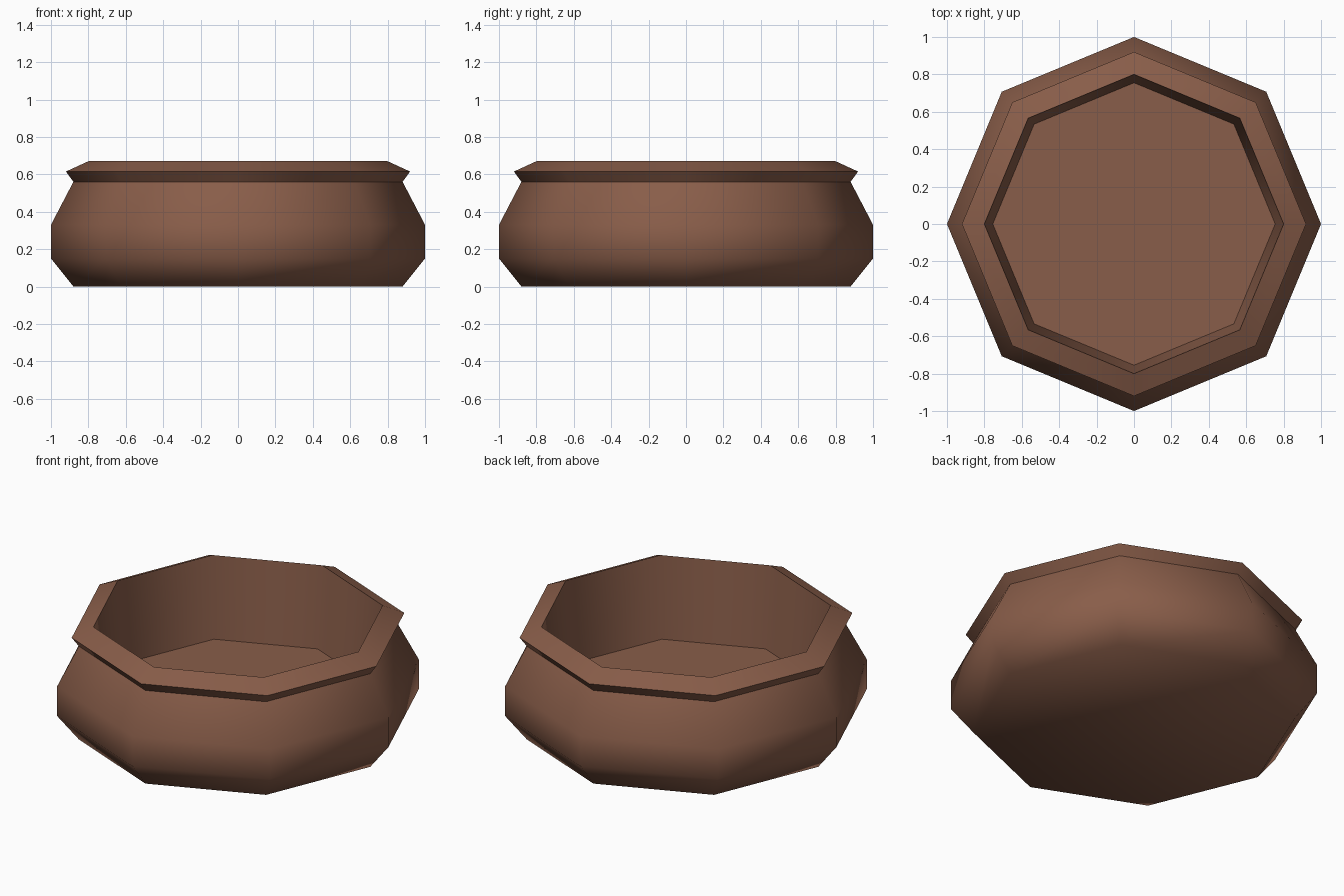
import bpy, bmesh, math

if "Cube" in bpy.data.objects:
    bpy.data.objects.remove(bpy.data.objects["Cube"])

SIDES = 8

# single brown colour
brown = bpy.data.materials.new("clay_brown")
brown.diffuse_color = (0.25, 0.11, 0.067, 1.0)
brown.use_nodes = True
brown.node_tree.nodes["Principled BSDF"].inputs["Base Color"].default_value = brown.diffuse_color

# profile from base, up the outside, over the rim, down to the inner floor:
# radius, height, sharp ring
profile = [
    (0.88, 0.00, False),
    (1.00, 0.15, False),
    (1.00, 0.33, False),
    (0.88, 0.56, True),
    (0.92, 0.615, True),
    (0.80, 0.67, True),
    (0.755, 0.185, True),
]


def ring(bm, r, z):
    return [bm.verts.new((r * math.cos(i * math.tau / SIDES),
                          r * math.sin(i * math.tau / SIDES), z))
            for i in range(SIDES)]


bm = bmesh.new()
rings = [ring(bm, r, z) for r, z, _ in profile]

# walls between neighbouring rings
for a, b in zip(rings, rings[1:]):
    for i in range(SIDES):
        j = (i + 1) % SIDES
        bm.faces.new((a[i], a[j], b[j], b[i]))

# underside and inner floor
bm.faces.new(list(reversed(rings[0])))
bm.faces.new(rings[-1])

# smooth faces, sharp rim and floor edges
for f in bm.faces:
    f.smooth = True
for verts, (_, _, sharp) in zip(rings, profile):
    for i in range(SIDES):
        e = bm.edges.get((verts[i], verts[(i + 1) % SIDES]))
        e.smooth = not sharp

mesh = bpy.data.meshes.new("pot")
bm.to_mesh(mesh)
bm.free()
mesh.materials.append(brown)
pot = bpy.data.objects.new("pot", mesh)
bpy.context.collection.objects.link(pot)
